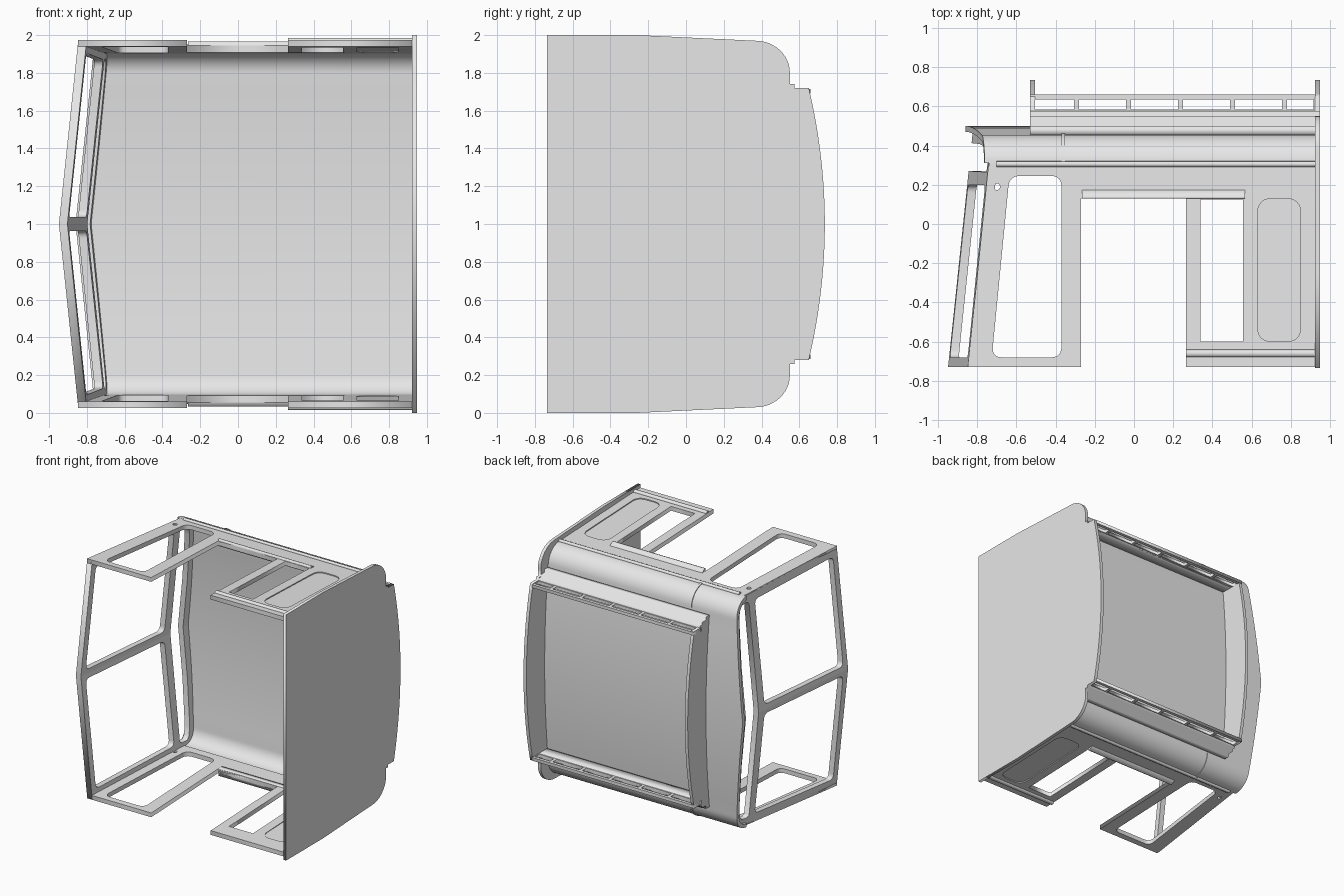
import bpy, bmesh
from math import sin, cos, pi
from mathutils import Vector

if "Cube" in bpy.data.objects:
    bpy.data.objects.remove(bpy.data.objects["Cube"])

GREY = (0.8, 0.8, 0.8, 1)
paint = bpy.data.materials.new("plain_grey")
paint.use_nodes = True
paint.diffuse_color = GREY
paint.node_tree.nodes["Principled BSDF"].inputs["Base Color"].default_value = GREY

BOTTOM, EAVE, REAR = -0.73, 0.31, 0.925


def slab(name, loops, place, mirror=True, smooth=False):
    """Fill an outline with holes, extrude it (c = 0..1) and place every point with a rule."""
    curve = bpy.data.curves.new(name, "CURVE")
    curve.dimensions, curve.fill_mode, curve.extrude = "2D", "BOTH", 0.5
    for loop in loops:
        spline = curve.splines.new("POLY")
        spline.points.add(len(loop) - 1)
        for point, (a, b) in zip(spline.points, loop):
            point.co = (a, b, 0, 1)
        spline.use_cyclic_u = True
    temp = bpy.data.objects.new(name + "_outline", curve)
    bpy.context.collection.objects.link(temp)
    graph = bpy.context.evaluated_depsgraph_get()
    mesh = bpy.data.meshes.new_from_object(temp.evaluated_get(graph))
    bpy.data.objects.remove(temp)

    bm = bmesh.new()
    bm.from_mesh(mesh)
    bmesh.ops.remove_doubles(bm, verts=bm.verts, dist=1e-5)
    for v in bm.verts:
        v.co = Vector(place(v.co.x, v.co.y, v.co.z + 0.5))
    bmesh.ops.recalc_face_normals(bm, faces=bm.faces)
    if mirror:  # open the seam on the centre plane
        seam = [f for f in bm.faces if all(abs(v.co.z) < 1e-5 for v in f.verts)]
        bmesh.ops.delete(bm, geom=seam, context="FACES")
    bm.to_mesh(mesh)
    bm.free()
    mesh.materials.clear()
    mesh.materials.append(paint)
    obj = bpy.data.objects.new(name, mesh)
    obj.location.z = 1
    bpy.context.collection.objects.link(obj)
    if mirror:
        mod = obj.modifiers.new("both_sides", "MIRROR")
        mod.use_axis = (False, False, True)
    if smooth:
        bpy.ops.object.select_all(action="DESELECT")
        obj.select_set(True)
        bpy.context.view_layer.objects.active = obj
        bpy.ops.object.shade_smooth_by_angle(angle=0.5)
    return obj


def along_x(x0, x1):
    """Outline in (y, width), extruded along x."""
    return lambda y, w, c: (x0 + (x1 - x0) * c, y, w)


def side_w(y):
    return 0.975 - 0.036 * (y - BOTTOM)


def on_side(inner, outer):
    """Outline in (x, y), lying on the leaning side wall."""
    return lambda x, y, c: (x, y, side_w(y) + inner + (outer - inner) * c)


def rect(x0, x1, y0, y1):
    return [(x0, y0), (x1, y0), (x1, y1), (x0, y1)]


def rounded(pts, r, steps=6):
    out = []
    for i, p in enumerate(pts):
        p = Vector(p)
        a = p + (Vector(pts[i - 1]) - p).normalized() * r
        b = p + (Vector(pts[(i + 1) % len(pts)]) - p).normalized() * r
        for k in range(steps + 1):
            t = k / steps
            q = a * (1 - t) ** 2 + p * (2 * t * (1 - t)) * 0.9 + (a + b) * (t * (1 - t) * 0.1) + b * t * t
            out.append((q.x, q.y))
    return out


def roof_curve(offset=0.0, crown=True):
    """Eave corner and shallow crown as (y, width)."""
    pts = []
    for k in range(13):
        t = k / 12 * pi / 2
        pts.append((EAVE + (0.145 + offset) * sin(t), 0.79 + (0.148 + offset) * cos(t)))
    if crown:
        for k in range(1, 9):
            s = 1 - k / 8
            pts.append((0.455 + offset + 0.045 * (1 - s * s), 0.79 * s))
    return pts


# Side walls with door gap, windows and panel recess
wall = [(-0.848, BOTTOM), (-0.27, BOTTOM), (-0.27, 0.13), (0.265, 0.13),
        (0.265, BOTTOM), (REAR, BOTTOM), (REAR, EAVE), (-0.739, EAVE)]
front_window = rounded([(-0.725, -0.68), (-0.37, -0.68), (-0.37, 0.245), (-0.635, 0.245)], 0.05)
rear_window = rect(0.34, 0.555, -0.6, 0.125)
panel = rounded(rect(0.63, 0.85, -0.6, 0.13), 0.07)
pin_hole = [(-0.7 + 0.017 * cos(k * pi / 8), 0.19 + 0.017 * sin(k * pi / 8)) for k in range(16)]
slab("side_wall", [wall, front_window, rear_window, panel, pin_hole], on_side(-0.035, 0))
slab("side_panel", [panel], on_side(-0.03, -0.008))

# Trim on the sides
slab("door_header", [[(0.13, 0.905), (0.13, 0.965), (0.138, 0.965), (0.175, 0.941), (0.175, 0.905)]],
     along_x(-0.265, 0.565))
slab("sill_bead", [[(-0.685, 0.965), (-0.67, 0.985), (-0.65, 0.985), (-0.635, 0.965)]],
     along_x(0.265, REAR))
slab("drip_rail", [[(0.29, 0.93), (0.293, 0.948), (0.305, 0.953), (0.318, 0.948), (0.322, 0.93)]],
     along_x(-0.7, REAR))
slab("roof_seam_bead", [roof_curve(0.006, False) + roof_curve(-0.01, False)[::-1]],
     along_x(-0.37, -0.353), smooth=True)


# Roof shell with a pointed front overhang
def roof_place(y, w, c):
    front = -0.86 + 0.105 * w
    return (front + (REAR - front) * c, y, w)


slab("roof", [roof_curve() + roof_curve(-0.03)[::-1]], roof_place, smooth=True)


# Raked, pointed windscreen frame with a slot under the roof
def screen_place(y, w, c):
    return (-0.948 + 0.105 * (y - BOTTOM) + 0.105 * w + 0.045 * c, y, w)


edge = [(y - 0.004, w - 0.004) for y, w in roof_curve(-0.004)][:-1]
slot = [(0.412, 0), (0.408, 0.4), (0.385, 0.78), (0.365, 0.85), (0.345, 0.872),
        (0.285, 0.875), (0.265, 0.86), (0.27, 0)]
screen = [(BOTTOM, 0), (BOTTOM, 0.972)] + edge + [(0.475, 0)] + slot
pane = rounded([(-0.68, 0.037), (-0.68, 0.905), (0.2, 0.87), (0.2, 0.037)], 0.04)
slab("windscreen_frame", [screen, pane], screen_place)

# Rear bulkhead
arc = [(0.65 + 0.085 * (1 - (k / 12) ** 2), 0.72 * k / 12) for k in range(12, -1, -1)]
corner = [(0.37 + 0.18 * sin(k * pi / 24), 0.80 + 0.17 * cos(k * pi / 24)) for k in range(13)]
half = [(-0.735, 1), (-0.26, 1)] + corner + [(0.55, 0.74), (0.575, 0.74), (0.575, 0.72)] + arc
full = half + [(y, -w) for y, w in half[-2::-1]]
slab("rear_bulkhead", [full], along_x(0.922, 0.948), mirror=False)

# Roof tray: front end plate, stepped feet and slotted rails
tray = arc + [(y, -w) for y, w in arc[-2::-1]] + [(0.455, -0.72), (0.485, 0), (0.455, 0.72)]
slab("tray_end_plate", [tray], along_x(-0.53, -0.505), mirror=False)
foot = [(0.45, 0.69), (0.45, 0.78), (0.5, 0.78), (0.5, 0.755), (0.55, 0.755),
        (0.55, 0.735), (0.575, 0.735), (0.575, 0.69)]
slab("tray_foot", [foot], along_x(-0.53, REAR))
slots = []
for i in range(6):
    start = -0.545 + 0.265 * i
    slots.append(rect(max(start, -0.505), min(start + 0.24, 0.915), 0.583, 0.635))
slab("tray_rail", [rect(-0.53, REAR, 0.56, 0.66)] + slots,
     lambda x, y, c: (x, y, 0.69 + 0.026 * c))
